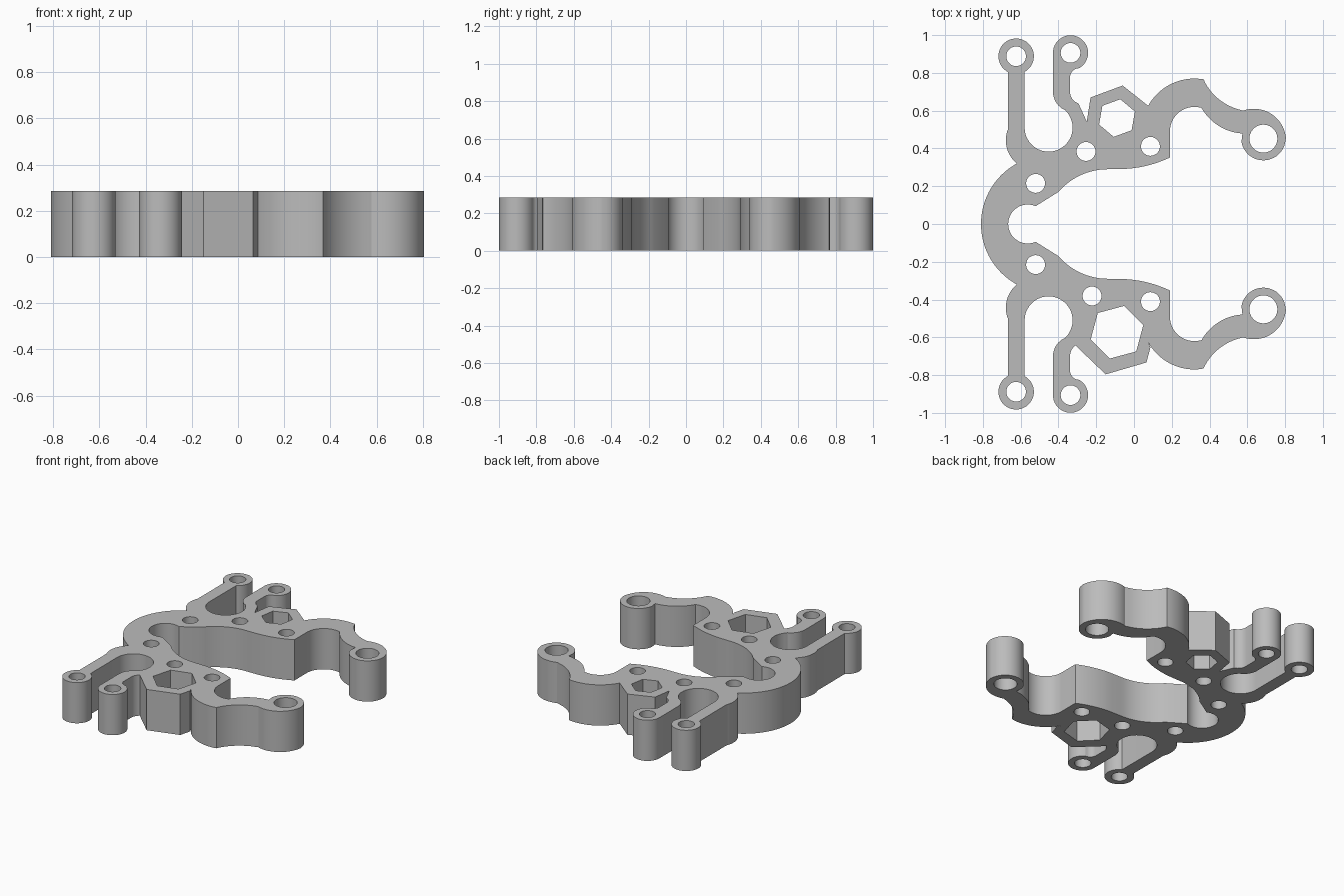
import bpy
import bmesh
from math import radians, sin, cos, atan2, hypot, pi

HEIGHT = 0.285

cube = bpy.data.objects.get("Cube")
if cube:
    bpy.data.objects.remove(cube)


def arc(cx, cy, r, start, end, n=20):
    """Points on a circle between two angles in degrees."""
    steps = [radians(start + (end - start) * i / n) for i in range(n + 1)]
    return [(cx + r * cos(a), cy + r * sin(a)) for a in steps]


def arc3(a, b, c, n=12):
    """Arc from a to c that passes through b."""
    (ax, ay), (bx, by), (cx, cy) = a, b, c
    d = 2 * (ax * (by - cy) + bx * (cy - ay) + cx * (ay - by))
    sa, sb, sc = ax * ax + ay * ay, bx * bx + by * by, cx * cx + cy * cy
    ux = (sa * (by - cy) + sb * (cy - ay) + sc * (ay - by)) / d
    uy = (sa * (cx - bx) + sb * (ax - cx) + sc * (bx - ax)) / d
    t0, t2 = atan2(ay - uy, ax - ux), atan2(cy - uy, cx - ux)
    sweep = (t2 - t0) % (2 * pi)
    if (atan2(by - uy, bx - ux) - t0) % (2 * pi) > sweep:
        sweep -= 2 * pi
    r = hypot(ax - ux, ay - uy)
    return [(ux + r * cos(t0 + sweep * i / n), uy + r * sin(t0 + sweep * i / n))
            for i in range(n + 1)]


def half_outline(nut_boss):
    """Outline of one half, from the back of the C round to its inside."""
    p = arc(-0.445, 0, 0.365, 180, 119)                                  # back of the C
    p += arc3((-0.622, 0.322), (-0.678, 0.43), (-0.666, 0.505))          # shoulder
    p += arc(-0.624, 0.888, 0.094, 243.5, -61, 36)                       # first eyelet
    p += arc(-0.452, 0.51, 0.127, 180, 404, 32)                          # round pocket
    p += arc3((-0.363, 0.602), (-0.41, 0.64), (-0.429, 0.70))
    p += arc(-0.336, 0.906, 0.093, 180, -58, 30)                         # second eyelet
    p += arc3((-0.29, 0.825), (-0.325, 0.81), (-0.338, 0.785), 6)
    p += nut_boss
    p += arc(0.32, 0.49, 0.28, 151, 80)                                  # arm, outer edge
    p += arc3((0.368, 0.765), (0.45, 0.66), (0.56, 0.605))
    p += arc(0.635, 0.44, 0.17, 110, 5)                                  # arm end
    p += arc(0.685, 0.455, 0.118, -5, -170)
    p += arc3((0.574, 0.479), (0.44, 0.525), (0.357, 0.615))             # arm, inner edge
    p += arc(0.32, 0.49, 0.13, 73, 180)
    p += arc3((0.19, 0.352), (0.065, 0.308), (-0.07, 0.291))             # inner edge
    p += arc3((-0.13, 0.29), (-0.29, 0.255), (-0.40, 0.17))
    p += arc(-0.563, 0, 0.103, 66, 180)                                  # inside of the C
    return p


def tidy(points):
    """Drop points that coincide with the one before them."""
    out = []
    for q in points:
        if not out or hypot(q[0] - out[-1][0], q[1] - out[-1][1]) > 0.002:
            out.append(q)
    if hypot(out[0][0] - out[-1][0], out[0][1] - out[-1][1]) < 0.002:
        out.pop()
    return out


# Nut bosses differ between the two halves
left_boss = arc3((-0.338, 0.71), (-0.325, 0.66), (-0.294, 0.638), 8)
left_boss += [(-0.25, 0.542), (-0.23, 0.67), (-0.06, 0.733)]
right_boss = arc3((-0.338, 0.71), (-0.332, 0.67), (-0.31, 0.643), 8)
right_boss += [(-0.15, 0.796), (0.066, 0.733), (0.087, 0.653)]

right = [(x, -y) for x, y in reversed(half_outline(right_boss))]
loops = [tidy(half_outline(left_boss) + right)]

# Round holes through eyelets, arm ends and screw positions
holes = [(-0.254, 0.384, 0.05), (-0.222, -0.381, 0.05)]
for side in (1, -1):
    holes += [(-0.624, 0.888 * side, 0.052), (-0.336, 0.906 * side, 0.052),
              (0.685, 0.452 * side, 0.074), (-0.521, 0.215 * side, 0.05),
              (0.087, 0.411 * side, 0.05)]
loops += [tidy(arc(x, y, r, 0, 360, 36)) for x, y, r in holes]

# Hexagonal nut holes
loops.append(tidy(arc(-0.09, 0.561, 0.101, 80, 440, 6)))
loops.append(tidy(arc(-0.09, -0.573, 0.144, 75, 435, 6)))

# Fill the flat profile and extrude it to a plate
bm = bmesh.new()
edges = []
for loop in loops:
    verts = [bm.verts.new((x, y, 0)) for x, y in loop]
    edges += [bm.edges.new((verts[i - 1], verts[i])) for i in range(len(verts))]
bmesh.ops.triangle_fill(bm, use_beauty=True, use_dissolve=False, edges=edges)
top = bmesh.ops.extrude_face_region(bm, geom=bm.faces[:], use_keep_orig=True)
for v in top["geom"]:
    if isinstance(v, bmesh.types.BMVert):
        v.co.z = HEIGHT
bmesh.ops.recalc_face_normals(bm, faces=bm.faces[:])
mesh = bpy.data.meshes.new("mounting_bracket")
bm.to_mesh(mesh)
bm.free()

bracket = bpy.data.objects.new("mounting_bracket", mesh)
bpy.context.collection.objects.link(bracket)

grey = bpy.data.materials.new("plain_grey")
grey.use_nodes = True
colour = (0.5, 0.5, 0.5, 1)
grey.diffuse_color = colour
grey.node_tree.nodes["Principled BSDF"].inputs["Base Color"].default_value = colour
mesh.materials.append(grey)

bpy.ops.object.select_all(action="DESELECT")
bracket.select_set(True)
bpy.context.view_layer.objects.active = bracket
bpy.ops.object.shade_smooth_by_angle(angle=radians(30))
